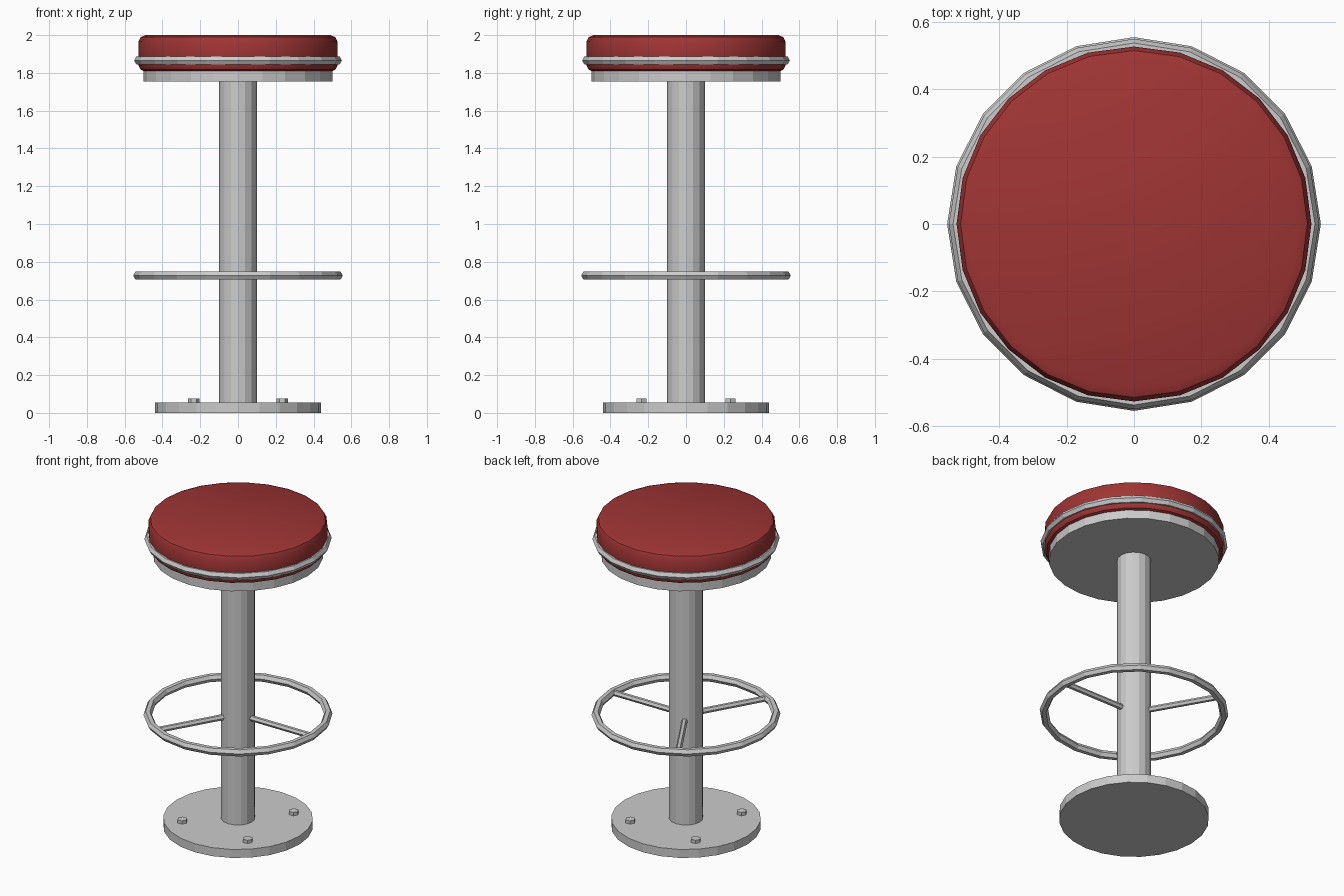
import bpy
from math import sin, cos, pi, radians
from mathutils import Vector

if "Cube" in bpy.data.objects:
    bpy.data.objects.remove(bpy.data.objects["Cube"])


def make_mesh(name, verts, faces):
    mesh = bpy.data.meshes.new(name)
    mesh.from_pydata(verts, [], faces)
    mesh.update()
    obj = bpy.data.objects.new(name, mesh)
    bpy.context.collection.objects.link(obj)
    return obj


def lathe(name, profile, sides):
    """Spin a bottom-to-top (radius, z) profile and cap both ends."""
    verts = [(r * cos(2 * pi * i / sides), r * sin(2 * pi * i / sides), z)
             for r, z in profile for i in range(sides)]
    faces = [(k * sides + i, k * sides + (i + 1) % sides,
              (k + 1) * sides + (i + 1) % sides, (k + 1) * sides + i)
             for k in range(len(profile) - 1) for i in range(sides)]
    faces.append(tuple(reversed(range(sides))))
    faces.append(tuple(range(len(verts) - sides, len(verts))))
    return make_mesh(name, verts, faces)


def disc(name, radius, z0, z1, sides, x=0, y=0):
    obj = lathe(name, [(radius, z0), (radius, z1)], sides)
    obj.location = (x, y, 0)
    return obj


def ring(name, major, minor, z, sides):
    bpy.ops.mesh.primitive_torus_add(
        major_radius=major, minor_radius=minor, major_segments=sides,
        minor_segments=6, location=(0, 0, z))
    bpy.context.object.name = name


# Floor plate, column and seat support
disc("base_plate", 0.44, 0, 0.055, 24)
disc("column", 0.10, 0.05, 1.76, 16)
disc("seat_support", 0.50, 1.755, 1.81, 24)

# Bolts on the floor plate
for x in (-1, 1):
    for y in (-1, 1):
        disc("bolt", 0.03, 0.05, 0.076, 6, x * 0.235, y * 0.235)

# Padded seat with rounded rims
cushion = lathe("seat_cushion", [
    (0.49, 1.806), (0.515, 1.817), (0.527, 1.84),
    (0.527, 1.965), (0.515, 1.989), (0.49, 2.0)], 24)
red = bpy.data.materials.new("red_vinyl")
red.diffuse_color = (0.35, 0.035, 0.035, 1)
red.use_nodes = True
red.node_tree.nodes["Principled BSDF"].inputs["Base Color"].default_value = red.diffuse_color
cushion.data.materials.append(red)
bpy.ops.object.select_all(action='DESELECT')
cushion.select_set(True)
bpy.context.view_layer.objects.active = cushion
bpy.ops.object.shade_smooth_by_angle(angle=radians(30))

# Trim around the seat and the foot ring
ring("seat_trim", 0.525, 0.025, 1.866, 20)
ring("foot_ring", 0.53, 0.025, 0.727, 20)

# Three spokes holding the foot ring
for i in range(3):
    a = 2 * pi * i / 3
    direction = Vector((cos(a), sin(a), 0))
    spoke = disc("foot_ring_spoke", 0.018, 0.08, 0.53, 6)
    spoke.rotation_euler = direction.to_track_quat('Z', 'Y').to_euler()
    spoke.location = (0, 0, 0.727)
